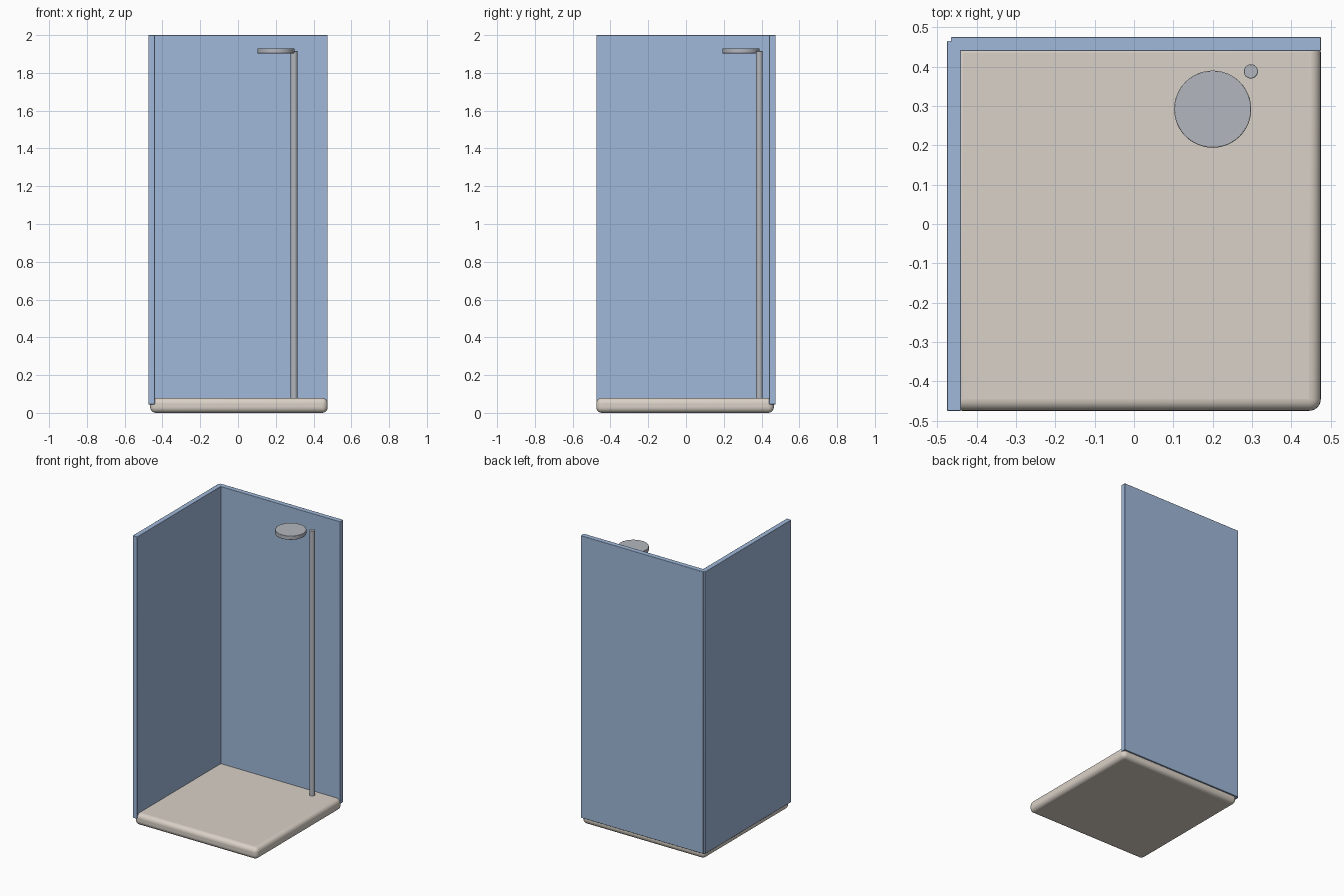
import bpy
from math import radians

cube = bpy.data.objects.get("Cube")
if cube:
    bpy.data.objects.remove(cube, do_unlink=True)


def material(name, rgb):
    m = bpy.data.materials.new(name)
    m.use_nodes = True
    colour = (*rgb, 1.0)
    m.diffuse_color = colour
    m.node_tree.nodes["Principled BSDF"].inputs["Base Color"].default_value = colour
    return m


def finish(obj, name, mat, bevel, segments):
    obj.name = name
    obj.data.materials.append(mat)
    mod = obj.modifiers.new("Rounded edges", 'BEVEL')
    mod.width, mod.segments = bevel, segments
    mod.limit_method = 'ANGLE'
    bpy.ops.object.shade_smooth_by_angle(angle=radians(35))


def box(name, low, high, mat, bevel, segments):
    centre = [(a + b) / 2 for a, b in zip(low, high)]
    bpy.ops.mesh.primitive_cube_add(size=1, location=centre)
    obj = bpy.context.object
    obj.scale = [b - a for a, b in zip(low, high)]
    bpy.ops.object.transform_apply(location=False, rotation=False, scale=True)
    finish(obj, name, mat, bevel, segments)


def cylinder(name, x, y, bottom, top, radius, mat):
    bpy.ops.mesh.primitive_cylinder_add(vertices=48, radius=radius, depth=top - bottom,
                                        location=(x, y, (bottom + top) / 2))
    finish(bpy.context.object, name, mat, 0.002, 2)


stone = material("Warm off-white", (0.70, 0.64, 0.57))
glass = material("Pale blue", (0.35, 0.48, 0.70))
metal = material("Light grey metal", (0.45, 0.47, 0.51))

# Rounded floor tray
box("shower_tray", (-0.465, -0.475, 0), (0.475, 0.465, 0.08), stone, 0.03, 6)

# Two wall panels meeting at the back corner
box("back_panel", (-0.465, 0.44, 0.045), (0.475, 0.475, 2), glass, 0.002, 2)
box("side_panel", (-0.475, -0.475, 0.045), (-0.44, 0.465, 2), glass, 0.002, 2)

# Riser pipe and shower head
cylinder("riser_pipe", 0.297, 0.388, 0.06, 1.915, 0.018, metal)
cylinder("shower_head", 0.2, 0.292, 1.903, 1.93, 0.098, metal)
